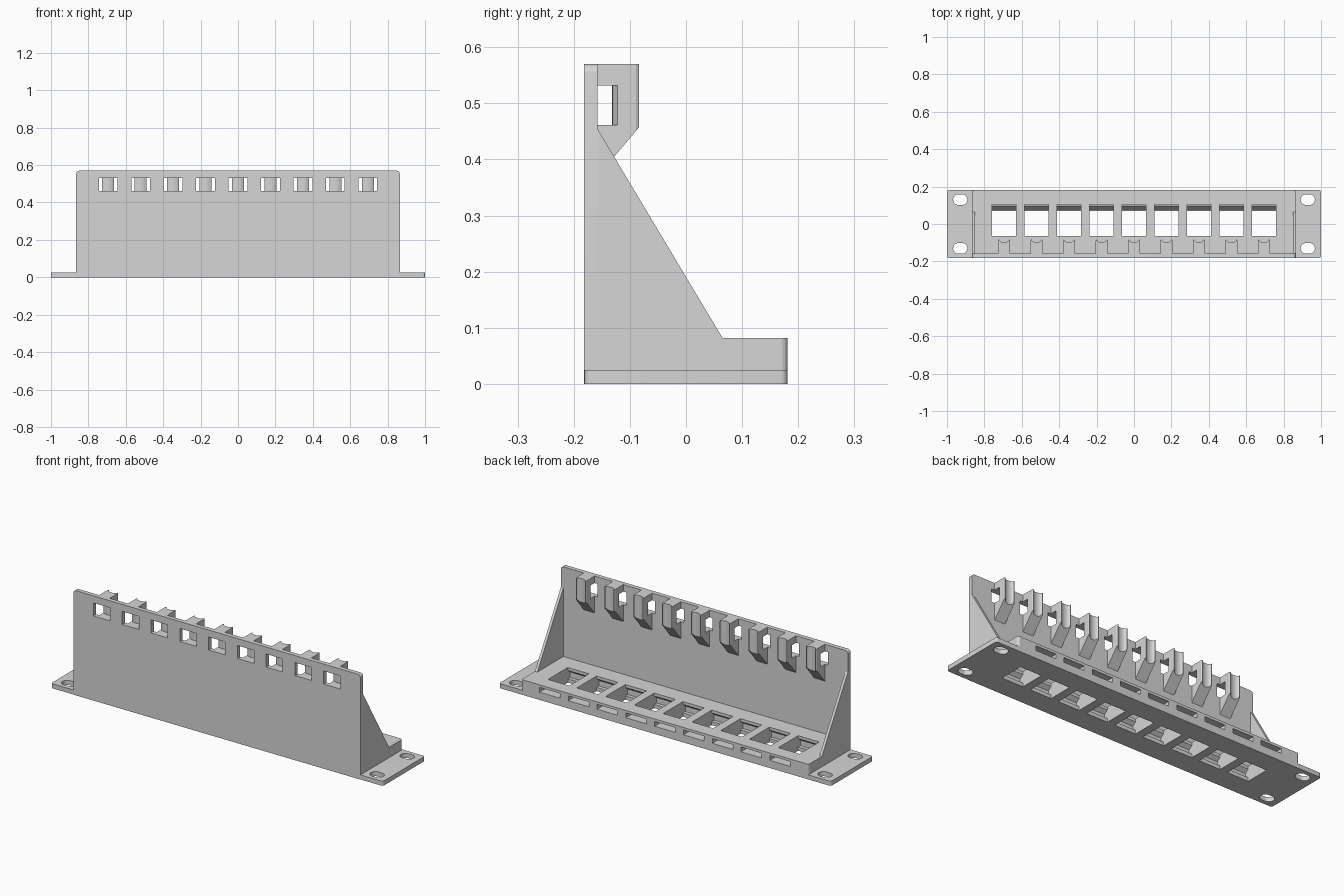
import bpy, bmesh, math
from mathutils import Vector

if "Cube" in bpy.data.objects:
    bpy.data.objects.remove(bpy.data.objects["Cube"])

grey = bpy.data.materials.new("light grey plastic")
grey.diffuse_color = (0.67, 0.67, 0.67, 1)
grey.use_nodes = True
grey.node_tree.nodes["Principled BSDF"].inputs["Base Color"].default_value = grey.diffuse_color

CELLS = [(i - 4) * 0.1735 for i in range(9)]


def prism(name, outline, axis, lo, hi, offsets=(0.0,), slope=None):
    """Extrude a 2D outline along x (y,z), y (x,z) or z (x,y), repeated along x."""
    place = {"x": lambda a, b, t: (t, a, b),
             "y": lambda a, b, t: (a, t, b),
             "z": lambda a, b, t: (a, b, t)}[axis]
    bm = bmesh.new()
    low = [bm.verts.new(place(a, b, lo)) for a, b in outline]
    high = [bm.verts.new(place(a, b, hi)) for a, b in outline]
    n = len(outline)
    bm.faces.new(low)
    bm.faces.new(high)
    for i in range(n):
        j = (i + 1) % n
        bm.faces.new((low[i], low[j], high[j], high[i]))
    if slope:  # trim along a plane and close the cut
        cut = bmesh.ops.bisect_plane(bm, geom=bm.verts[:] + bm.edges[:] + bm.faces[:],
                                     plane_co=slope[0], plane_no=slope[1], clear_outer=True)
        edges = [e for e in cut["geom_cut"] if isinstance(e, bmesh.types.BMEdge)]
        bmesh.ops.contextual_create(bm, geom=edges)
    source = bm.verts[:] + bm.edges[:] + bm.faces[:]
    source_verts = bm.verts[:]
    for dx in offsets[1:]:
        copy = bmesh.ops.duplicate(bm, geom=source)["geom"]
        bmesh.ops.translate(bm, vec=(dx, 0, 0),
                            verts=[v for v in copy if isinstance(v, bmesh.types.BMVert)])
    bmesh.ops.translate(bm, vec=(offsets[0], 0, 0), verts=source_verts)
    bmesh.ops.recalc_face_normals(bm, faces=bm.faces)
    mesh = bpy.data.meshes.new(name)
    bm.to_mesh(mesh)
    bm.free()
    mesh.materials.append(grey)
    ob = bpy.data.objects.new(name, mesh)
    bpy.context.collection.objects.link(ob)
    return ob


def rect(x0, y0, x1, y1, radii=(0, 0, 0, 0), steps=5):
    """Rectangle with a radius per corner: lower left, lower right, upper right, upper left."""
    pts = []
    corners = ((x0, y0, 1, 1), (x1, y0, -1, 1), (x1, y1, -1, -1), (x0, y1, 1, -1))
    for k, (x, y, sx, sy) in enumerate(corners):
        r = radii[k]
        if r == 0:
            pts.append((x, y))
            continue
        for s in range(steps + 1):
            a = math.pi * (1 + k / 2) + math.pi / 2 * s / steps
            pts.append((x + sx * r + r * math.cos(a), y + sy * r + r * math.sin(a)))
    return pts


def boolean(ob, other, operation="DIFFERENCE"):
    mod = ob.modifiers.new(operation.lower(), "BOOLEAN")
    mod.operation = operation
    mod.solver = "EXACT"
    mod.object = other
    other.hide_render = True
    other.hide_viewport = True


def finish(ob):
    bpy.ops.object.select_all(action="DESELECT")
    ob.select_set(True)
    bpy.context.view_layer.objects.active = ob
    bpy.ops.object.shade_smooth_by_angle(angle=math.radians(30))


# Mounting plate with four oblong screw slots
plate = prism("mounting_plate", rect(-1, -0.181, 1, 0.181, (0.012,) * 4), "z", 0, 0.025)
for y in (-0.13, 0.13):
    slot = prism("screw_slot_cutter", rect(-0.038, y - 0.028, 0.038, y + 0.028, (0.0279,) * 4, 7),
                 "z", -0.02, 0.05, (-0.929, 0.929))
    boolean(plate, slot)

# Raised jack block, joined to the plate
block = prism("jack_block", rect(-0.865, -0.17, 0.865, 0.181, (0, 0, 0.012, 0.012)), "z", 0.01, 0.082)
boolean(plate, block, "UNION")

# Stepped jack openings with a front catch groove, and latch slots through the back
opening = [(-0.065, -0.02), (0.07, -0.02), (0.07, 0.01), (0.075, 0.012), (0.095, 0.04),
           (0.105, 0.04), (0.105, 0.11), (-0.065, 0.11), (-0.065, 0.066), (-0.085, 0.05),
           (-0.085, 0.02), (-0.065, 0.02)]
boolean(plate, prism("jack_opening_cutter", opening, "x", -0.064, 0.064, CELLS))
boolean(plate, prism("latch_slot_cutter", rect(0.09, 0.042, 0.22, 0.068), "x", -0.062, 0.062, CELLS))
finish(plate)

# Tall front wall with rounded top corners
wall = prism("front_wall", rect(-0.865, 0, 0.865, 0.57, (0, 0, 0.016, 0.016)), "y", -0.182, -0.158)

# Cable posts with a concave cradle at the back and a sloped underside
arc = [(0.026 * math.cos(math.pi * k / 10), -0.084 - 0.014 * math.sin(math.pi * k / 10))
       for k in range(11)]
post_plan = [(-0.032, -0.158), (0.032, -0.158), (0.032, -0.089), (0.029, -0.084)] + arc + \
            [(-0.029, -0.084), (-0.032, -0.089)]
posts = prism("cable_posts", post_plan, "z", 0.3, 0.57, CELLS,
              slope=(Vector((0, -0.084, 0.457)), Vector((0, 0.052, -0.044))))

# Tie windows run through the wall and curve behind each post
bulge = [(x, -0.132 + 0.01 * (x / 0.032) ** 2) for x in [0.05 - 0.01 * k for k in range(11)]]
tie = prism("tie_window_cutter", [(-0.05, -0.25), (0.05, -0.25)] + bulge, "z", 0.461, 0.532, CELLS)
for part in (wall, posts):
    boolean(part, tie)
    finish(part)

# Triangular end gussets
gusset = [(-0.158, 0.082), (0.065, 0.082), (-0.158, 0.455)]
for name, x in (("left_gusset", -0.865), ("right_gusset", 0.85)):
    prism(name, gusset, "x", x, x + 0.015)
